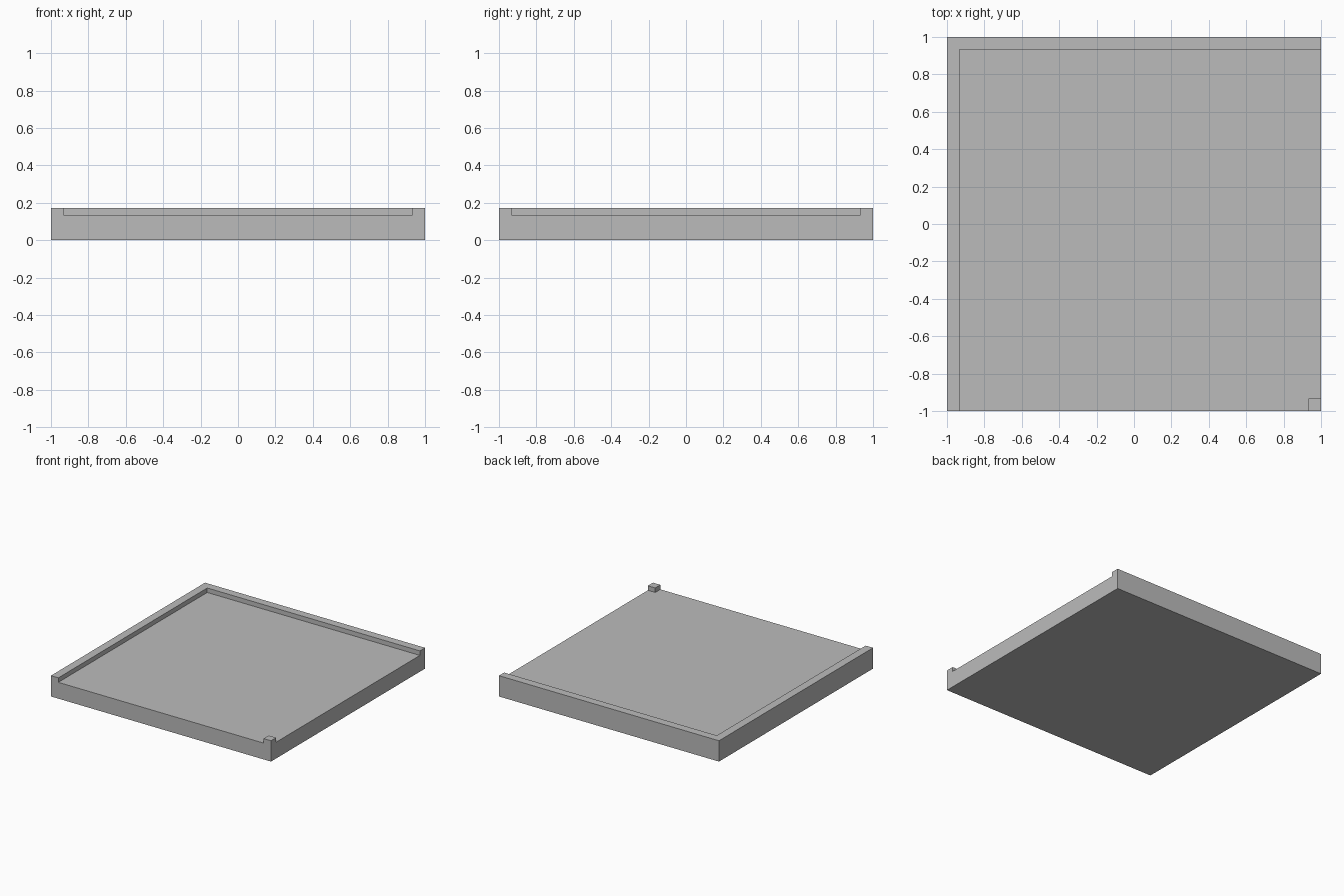
import bpy
import bmesh
import math

if "Cube" in bpy.data.objects:
    bpy.data.objects.remove(bpy.data.objects["Cube"])

FLOOR = 0.134     # top of the slab
TOP = 0.171       # top of the rims and the corner post
CUT = 0.933       # inner edge of the rims
steps = [-1, -CUT, CUT, 1]

grey = bpy.data.materials.new("plain grey")
grey.use_nodes = True
colour = (0.5, 0.5, 0.5, 1)
grey.diffuse_color = colour
grey.node_tree.nodes["Principled BSDF"].inputs["Base Color"].default_value = colour

# Base sheet divided into rim strips, floor and corners
bm = bmesh.new()
grid = [[bm.verts.new((x, y, 0)) for y in steps] for x in steps]
for i in range(3):
    for j in range(3):
        bm.faces.new((grid[i][j], grid[i + 1][j], grid[i + 1][j + 1], grid[i][j + 1]))


def raise_faces(faces, height, keep):
    """Extrude faces straight up, keeping the originals only as an underside."""
    result = bmesh.ops.extrude_face_region(bm, geom=faces, use_keep_orig=keep)["geom"]
    verts = [v for v in result if isinstance(v, bmesh.types.BMVert)]
    bmesh.ops.translate(bm, verts=verts, vec=(0, 0, height))
    if not keep:
        bmesh.ops.delete(bm, geom=[f for f in faces if f.is_valid], context='FACES')
    return [f for f in result if isinstance(f, bmesh.types.BMFace)]


# Slab
floor_faces = raise_faces(bm.faces[:], FLOOR, True)


# Rims along the right and back sides, post in the open corner
def is_raised(face):
    c = face.calc_center_median()
    return c.x < -CUT or c.y > CUT or (c.x > CUT and c.y < -CUT)


raise_faces([f for f in floor_faces if is_raised(f)], TOP - FLOOR, False)

# Merge coplanar faces into clean panels
bmesh.ops.recalc_face_normals(bm, faces=bm.faces[:])
bmesh.ops.dissolve_limit(bm, angle_limit=math.radians(1), verts=bm.verts[:], edges=bm.edges[:])

mesh = bpy.data.meshes.new("tray_tile")
bm.to_mesh(mesh)
bm.free()
mesh.materials.append(grey)
tile = bpy.data.objects.new("tray_tile", mesh)
bpy.context.collection.objects.link(tile)
